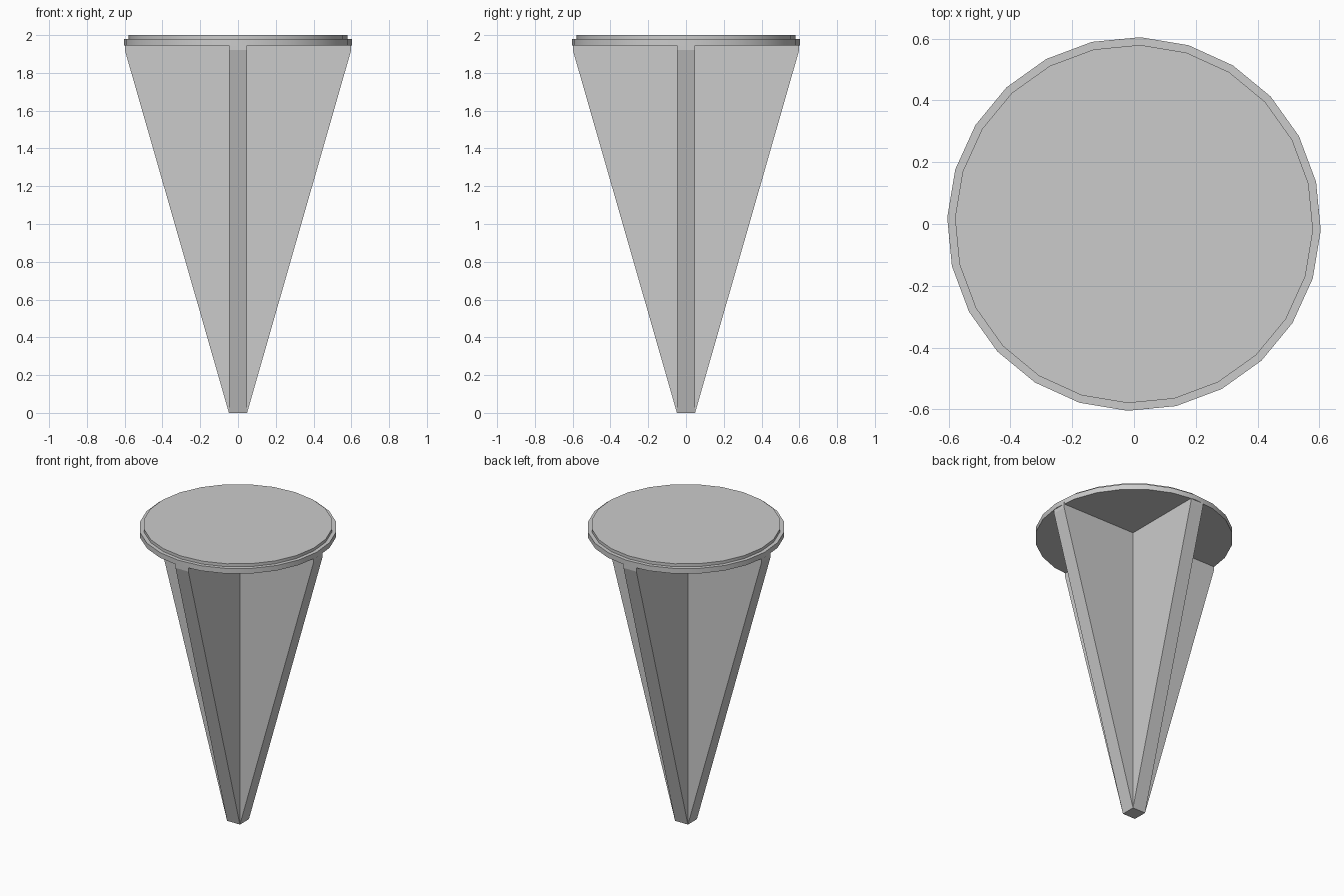
import bpy
import bmesh
import math
from mathutils import Matrix

cube = bpy.data.objects.get("Cube")
if cube:
    bpy.data.objects.remove(cube, do_unlink=True)

# Single plain grey
grey = bpy.data.materials.new("plain_grey")
grey.use_nodes = True
colour = (0.6, 0.6, 0.6, 1)
grey.diffuse_color = colour
grey.node_tree.nodes["Principled BSDF"].inputs["Base Color"].default_value = colour

HALF = 0.048       # half thickness of each fin
FIN_REACH = 0.599  # fin tip distance from the axis
SIDES = 24


def make_object(name, bm):
    bmesh.ops.remove_doubles(bm, verts=bm.verts, dist=0.0001)
    bmesh.ops.recalc_face_normals(bm, faces=bm.faces)
    mesh = bpy.data.meshes.new(name)
    bm.to_mesh(mesh)
    bm.free()
    mesh.materials.append(grey)
    obj = bpy.data.objects.new(name, mesh)
    bpy.context.collection.objects.link(obj)
    return obj


# Cross-shaped spike: four tapering fins round a square core
bm = bmesh.new()
profile = [(HALF, 0), (FIN_REACH, 1.92), (FIN_REACH, 1.96), (HALF, 1.96)]
for quarter in range(4):
    turn = Matrix.Rotation(quarter * math.pi / 2, 3, 'Z')
    left, right = [
        [bm.verts.new(turn @ Matrix.Translation((r, side, z)).translation) for r, z in profile]
        for side in (-HALF, HALF)
    ]
    bm.faces.new(left)
    bm.faces.new(right)
    for i in range(3):
        bm.faces.new((left[i], left[i + 1], right[i + 1], right[i]))
for z in (0, 1.96):
    bm.faces.new([bm.verts.new((x * HALF, y * HALF, z))
                  for x, y in ((-1, -1), (1, -1), (1, 1), (-1, 1))])
make_object("cross_spike", bm)

# Round cap: wide rim with a slightly smaller raised plate
bm = bmesh.new()
rings = []
for radius, z in [(0.605, 1.945), (0.605, 1.98), (0.58, 1.98), (0.58, 2.0)]:
    ring = []
    for i in range(SIDES):
        a = math.radians(-2) + math.tau * i / SIDES
        ring.append(bm.verts.new((radius * math.cos(a), radius * math.sin(a), z)))
    rings.append(ring)
for low, high in zip(rings, rings[1:]):
    for i in range(SIDES):
        j = (i + 1) % SIDES
        bm.faces.new((low[i], low[j], high[j], high[i]))
bm.faces.new(rings[0])
bm.faces.new(rings[-1])
cap = make_object("round_cap", bm)

# Smooth the round walls, keep the rim edges sharp
bpy.ops.object.select_all(action='DESELECT')
cap.select_set(True)
bpy.context.view_layer.objects.active = cap
bpy.ops.object.shade_smooth_by_angle(angle=math.radians(30))
